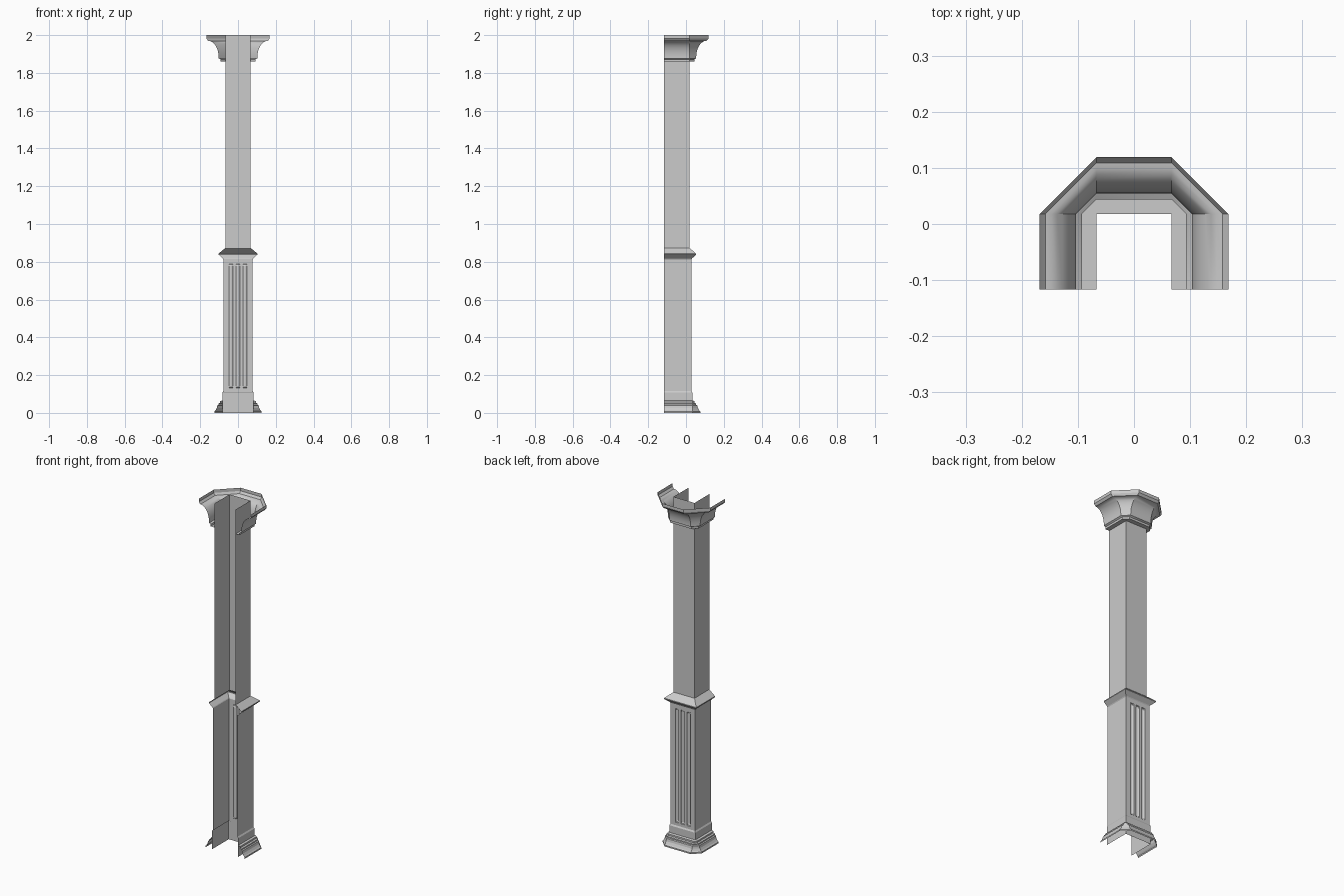
import bpy, bmesh, math

if "Cube" in bpy.data.objects:
    bpy.data.objects.remove(bpy.data.objects["Cube"])

FRONT = -0.117      # open front edge
W, YB = 0.067, 0.018  # shaft half width and back plane


def skin(name, rows):
    """Quad sheet through rows of points, rows running bottom to top."""
    bm = bmesh.new()
    g = [[bm.verts.new(p) for p in r] for r in rows]
    for a, b in zip(g, g[1:]):
        for j in range(len(a) - 1):
            bm.faces.new((a[j], b[j], b[j + 1], a[j + 1]))
    bmesh.ops.remove_doubles(bm, verts=bm.verts, dist=1e-5)
    bmesh.ops.dissolve_degenerate(bm, edges=bm.edges, dist=1e-5)
    me = bpy.data.meshes.new(name)
    bm.to_mesh(me)
    bm.free()
    ob = bpy.data.objects.new(name, me)
    bpy.context.collection.objects.link(ob)
    return ob


def wrap(name, profile, w=W, yb=YB, chamfer=False):
    """Sweep an (offset, z) profile round the three closed sides."""
    rows = []
    for d, z in profile:
        c = 0 if chamfer else d
        half = [(-w - d, FRONT), (-w - d, yb + c), (-w - c, yb + d)]
        path = half + [(-x, y) for x, y in reversed(half)]
        rows.append([(x, y, z) for x, y in path])
    return skin(name, rows)


# Upper shaft and the waist moulding
wrap("upper_shaft", [(0, 0.87), (0, 2.0)])
wrap("waist_moulding", [(0.011, 0.813), (0.014, 0.818), (0.036, 0.838),
                        (0.036, 0.843), (0.004, 0.87), (0, 0.873)])

# Lower shaft: plain sides, three round flutes in the back face
LW, LY, Z0, Z1 = W + 0.011, YB + 0.011, 0.11, 0.815
for s, n in ((-1, "left"), (1, "right")):
    ys = (FRONT, LY) if s < 0 else (LY, FRONT)
    skin("lower_shaft_" + n, [[(s * LW, y, z) for y in ys] for z in (Z0, Z1)])

R, DEPTH = 0.011, 0.008
xs = [(-LW, 0)]
for cx in (-0.037, 0, 0.037):
    for k in range(7):
        a = math.pi * k / 6
        xs.append((cx - R * math.cos(a), math.sin(a)))
xs.append((LW, 0))
levels = [(Z0, 0), (0.132, 0), (0.135, 0.6), (0.143, 1),
          (0.778, 1), (0.786, 0.6), (0.789, 0), (Z1, 0)]
skin("fluted_back_panel",
     [[(x, LY - DEPTH * f * t, z) for x, f in xs] for z, t in levels])

# Base: square plinth block over chamfered stepped mouldings
PW, PY = W + 0.016, YB + 0.016
wrap("plinth", [(0.016, 0.0), (0.016, 0.107), (0.011, 0.115)])
wrap("base_moulding", [(0.042, 0), (0.042, 0.008), (0.036, 0.014),
                       (0.029, 0.026), (0.026, 0.04), (0.02, 0.043),
                       (0.02, 0.05), (0.011, 0.053), (0.011, 0.062),
                       (0, 0.066)], PW, PY, True)

# Capital: chamfered ledge, fillets, hollow cove and top lip
cove = []
for k in range(9):
    a = math.pi / 2 * k / 8
    cove.append((0.036 + 0.055 * (1 - math.cos(a)), 1.885 + 0.085 * math.sin(a)))
cap = wrap("capital", [(0, 1.86), (0.026, 1.86), (0.026, 1.872), (0.036, 1.877)]
           + cove + [(0.098, 1.978), (0.101, 1.982), (0.101, 2.0)],
           chamfer=True)
bpy.context.view_layer.objects.active = cap
cap.select_set(True)
bpy.ops.object.shade_smooth_by_angle(angle=math.radians(25))
